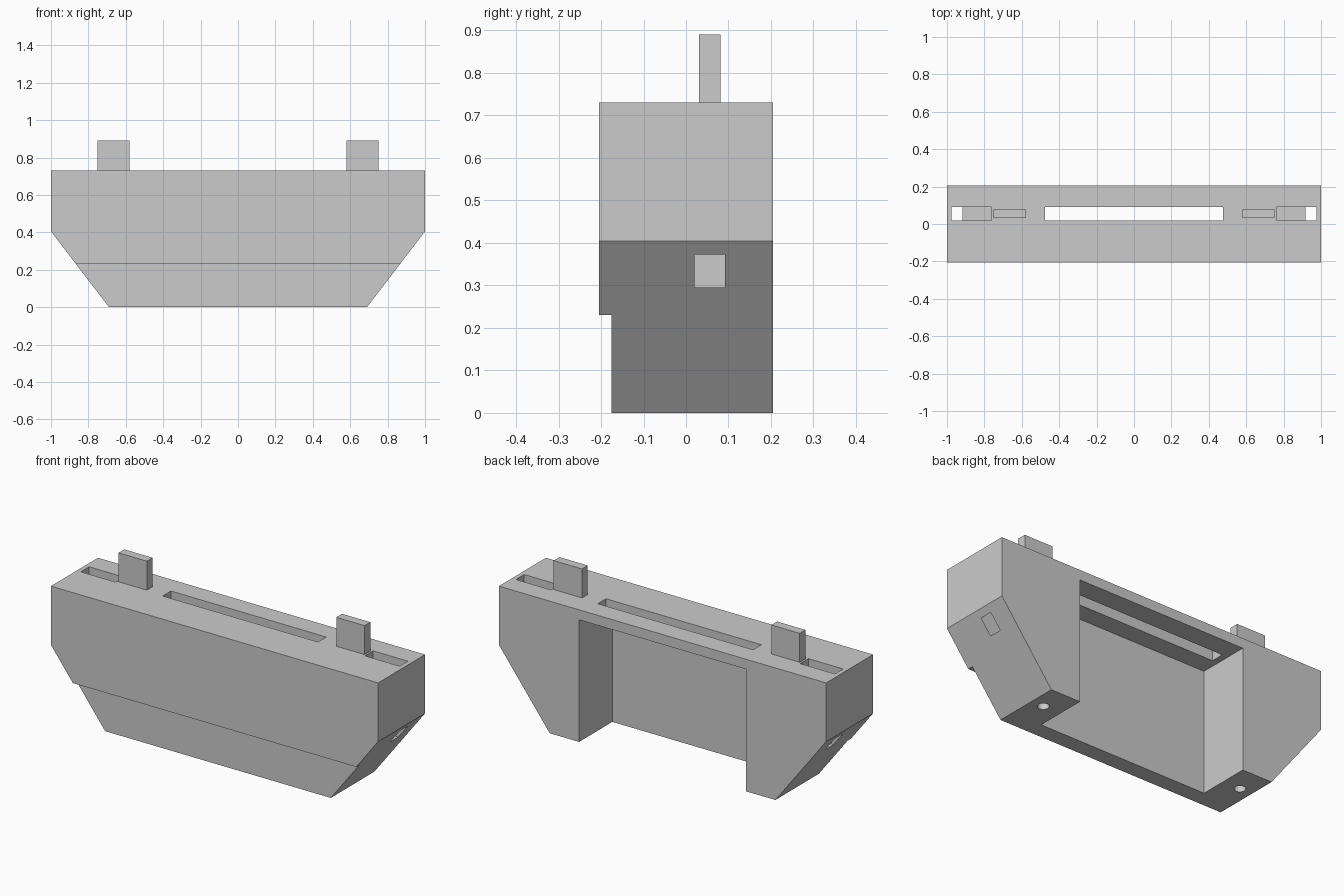
import bpy
import bmesh

cube = bpy.data.objects.get("Cube")
if cube:
    bpy.data.objects.remove(cube, do_unlink=True)

# Single grey material
grey = bpy.data.materials.new("light grey")
grey.use_nodes = True
colour = (0.6, 0.6, 0.6, 1)
grey.diffuse_color = colour
grey.node_tree.nodes["Principled BSDF"].inputs["Base Color"].default_value = colour


def finish(name, bm):
    bmesh.ops.recalc_face_normals(bm, faces=bm.faces[:])
    mesh = bpy.data.meshes.new(name)
    bm.to_mesh(mesh)
    bm.free()
    mesh.materials.append(grey)
    obj = bpy.data.objects.new(name, mesh)
    bpy.context.collection.objects.link(obj)
    return obj


def box(name, x, y, z):
    bm = bmesh.new()
    bmesh.ops.create_cube(bm, size=1)
    for v in bm.verts:
        v.co = [lim[int(c > 0)] for lim, c in zip((x, y, z), v.co)]
    return finish(name, bm)


def prism(name, profile, y0, y1):
    bm = bmesh.new()
    face = bm.faces.new([bm.verts.new((x, y0, z)) for x, z in profile])
    new = bmesh.ops.extrude_face_region(bm, geom=[face])["geom"]
    verts = [g for g in new if isinstance(g, bmesh.types.BMVert)]
    bmesh.ops.translate(bm, verts=verts, vec=(0, y1 - y0, 0))
    return finish(name, bm)


def cut(target, cutter):
    mod = target.modifiers.new("cut", "BOOLEAN")
    mod.operation = "DIFFERENCE"
    mod.solver = "EXACT"
    mod.object = cutter
    bpy.context.view_layer.objects.active = target
    bpy.ops.object.modifier_apply(modifier=mod.name)
    bpy.data.objects.remove(cutter, do_unlink=True)


def span(side, a, b):
    return sorted((side * a, side * b))


TOP = 0.73
SLOT_Y = (0.02, 0.092)

# Housing with tapered lower corners
half = [(1, TOP), (1, 0.405), (0.69, 0)]
housing = prism("housing", half + [(-x, z) for x, z in reversed(half)], -0.205, 0.205)

# Lower front step, open rear bay and central top slot
cut(housing, box("step_cutter", (-2, 2), (-0.5, -0.175), (-0.5, 0.23)))
cut(housing, box("bay_cutter", (-0.51, 0.51), (-0.085, 0.5), (-0.5, 0.675)))
cut(housing, box("slot_cutter", (-0.475, 0.475), SLOT_Y, (0.6, 1)))

for side, label in ((1, "left"), (-1, "right")):
    # End slot that breaks out through the tapered face
    cut(housing, box("end_slot_cutter", span(side, 0.762, 0.975), SLOT_Y, (0.295, 1)))

    # Screw hole in the underside
    bm = bmesh.new()
    bmesh.ops.create_cone(bm, cap_ends=True, segments=16, radius1=0.029,
                          radius2=0.029, depth=0.6)
    bmesh.ops.translate(bm, verts=bm.verts[:], vec=(side * 0.616, 0.057, 0))
    cut(housing, finish("screw_cutter", bm))

    # Upright tab
    box(label + "_tab", span(side, 0.579, 0.752), (0.031, 0.081), (TOP, 0.89))
